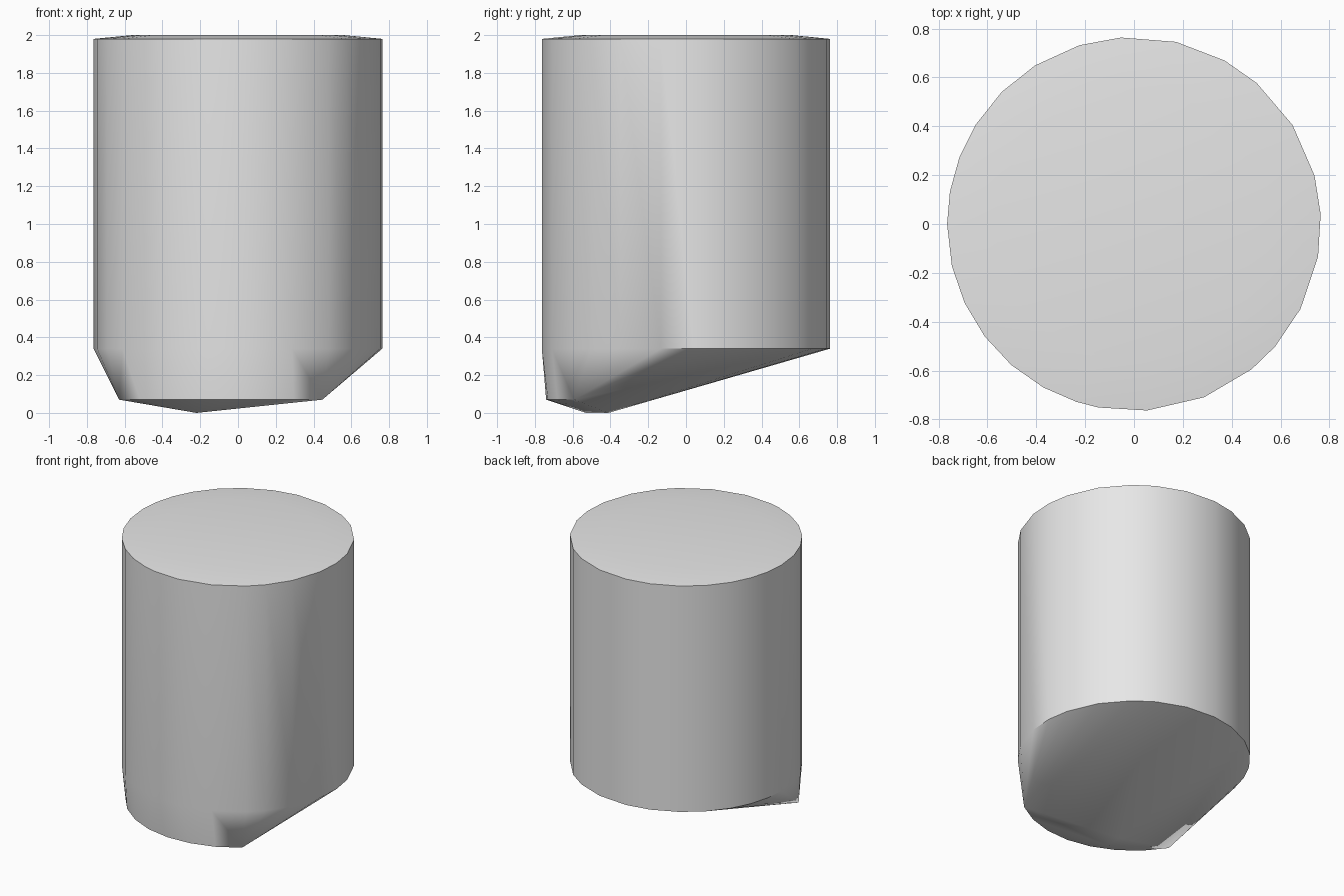
import bpy
import bmesh
from math import cos, sin, radians

default_cube = bpy.data.objects.get("Cube")
if default_cube:
    bpy.data.objects.remove(default_cube, do_unlink=True)

RADIUS = 0.765
RIM_ANGLES = [94, 77, 61, 49, 32, 15, 3, -10, -27, -41, -51, -68, -86, -101,
              -108, -119, -131, -143, -155, -167, 180, 170, 159, 148, 135, 122, 107]


def ring(bm, radius, height, angles):
    """Add a ring of vertices at the given angles in degrees."""
    for angle in angles:
        a = radians(angle)
        bm.verts.new((radius * cos(a), radius * sin(a), height))


def make_material(name, colour):
    mat = bpy.data.materials.new(name)
    mat.use_nodes = True
    mat.diffuse_color = colour
    for node in mat.node_tree.nodes:
        if node.type == "BSDF_PRINCIPLED":
            node.inputs["Base Color"].default_value = colour
    return mat


bm = bmesh.new()

# Slightly crowned top and straight round wall
ring(bm, 0.56, 2.0, RIM_ANGLES)
ring(bm, RADIUS, 1.98, RIM_ANGLES)
ring(bm, RADIUS, 0.34, RIM_ANGLES)

# Lower front lip, which gives the sloping underside
low_start, low_end, steps = 212, 307, 7
ring(bm, 0.742, 0.07,
     [low_start + (low_end - low_start) * i / steps for i in range(steps + 1)])

# Short keel at the lowest point
for y in (-0.53, -0.41):
    bm.verts.new((-0.22, y, 0))

# Wrap all the rings in one convex skin
hull = bmesh.ops.convex_hull(bm, input=bm.verts[:])
unused = {g for g in hull["geom_interior"] + hull["geom_unused"]
          if isinstance(g, bmesh.types.BMVert)}
bmesh.ops.delete(bm, geom=list(unused), context="VERTS")
bmesh.ops.dissolve_limit(bm, angle_limit=radians(0.5),
                         verts=bm.verts[:], edges=bm.edges[:])
bmesh.ops.recalc_face_normals(bm, faces=bm.faces[:])

mesh = bpy.data.meshes.new("slanted_cylinder")
bm.to_mesh(mesh)
bm.free()
mesh.materials.append(make_material("light_grey", (0.8, 0.8, 0.8, 1)))

body = bpy.data.objects.new("slanted_cylinder", mesh)
bpy.context.collection.objects.link(body)
bpy.ops.object.select_all(action="DESELECT")
body.select_set(True)
bpy.context.view_layer.objects.active = body
bpy.ops.object.shade_smooth_by_angle(angle=radians(30))
